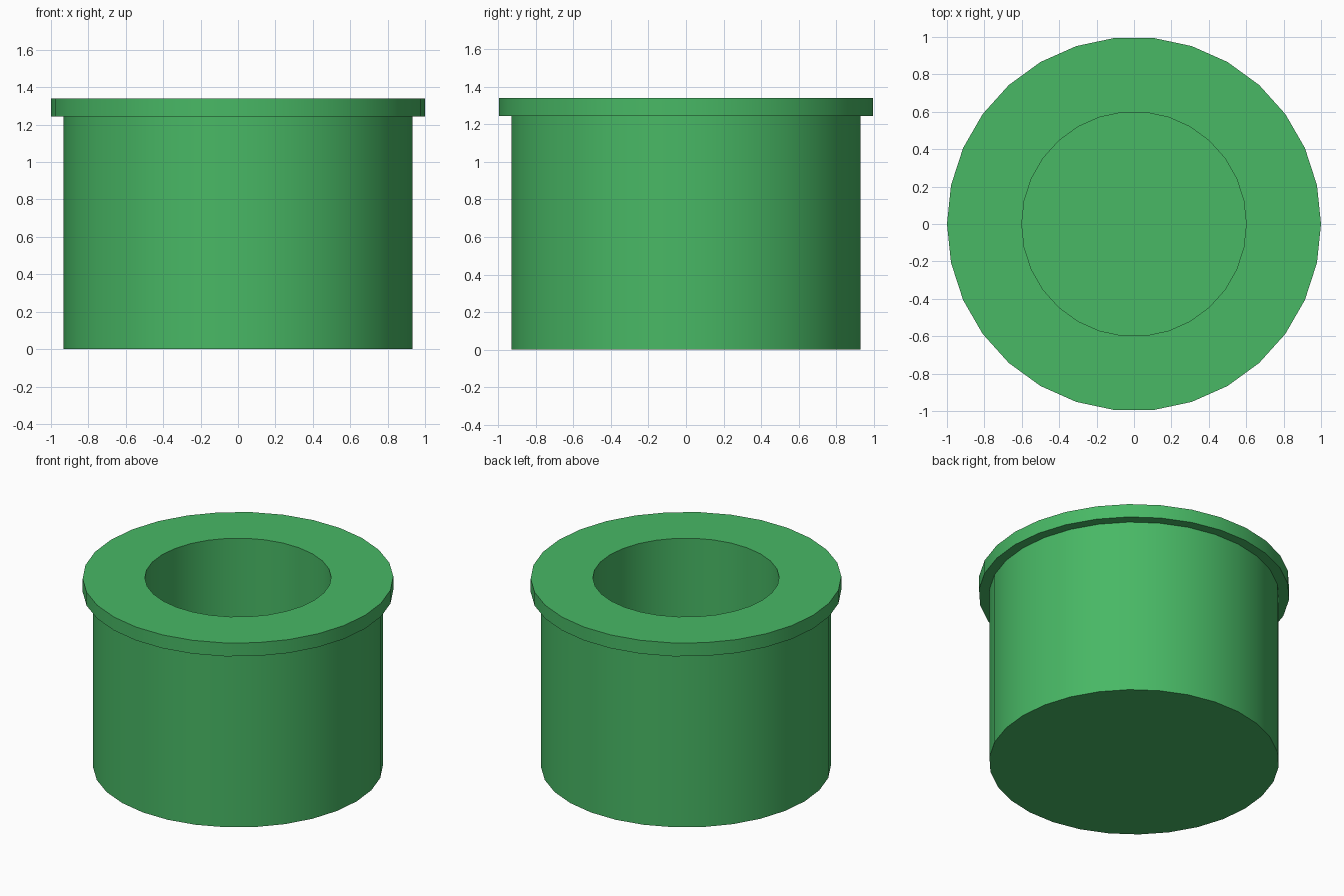
import bpy, bmesh, math

if "Cube" in bpy.data.objects:
    bpy.data.objects.remove(bpy.data.objects["Cube"])

SIDES = 30

# Half section of the cup: outer floor, wall, rim flange, bore, inner floor
PROFILE = [
    (0.933, 0.0), (0.933, 1.245),
    (1.0, 1.245), (1.0, 1.34),
    (0.6, 1.34), (0.6, 0.133),
]


def lathe(name, profile, sides):
    bm = bmesh.new()
    rings = []
    for r, z in profile:
        rings.append([bm.verts.new((r * math.cos(2 * math.pi * i / sides),
                                    r * math.sin(2 * math.pi * i / sides), z))
                      for i in range(sides)])
    for a, b in zip(rings, rings[1:]):
        for i in range(sides):
            j = (i + 1) % sides
            bm.faces.new((a[i], a[j], b[j], b[i]))
    bm.faces.new(rings[0][::-1])   # underside
    bm.faces.new(rings[-1])        # bottom of the bore
    bmesh.ops.recalc_face_normals(bm, faces=bm.faces)
    mesh = bpy.data.meshes.new(name)
    bm.to_mesh(mesh)
    bm.free()
    obj = bpy.data.objects.new(name, mesh)
    bpy.context.collection.objects.link(obj)
    return obj


# Flanged cup
cup = lathe("flanged_cup", PROFILE, SIDES)
green = bpy.data.materials.new("green")
green.diffuse_color = (0.065, 0.48, 0.13, 1)
green.use_nodes = True
green.node_tree.nodes["Principled BSDF"].inputs["Base Color"].default_value = green.diffuse_color
cup.data.materials.append(green)

bpy.context.view_layer.objects.active = cup
cup.select_set(True)
bpy.ops.object.shade_smooth_by_angle(angle=math.radians(30))
